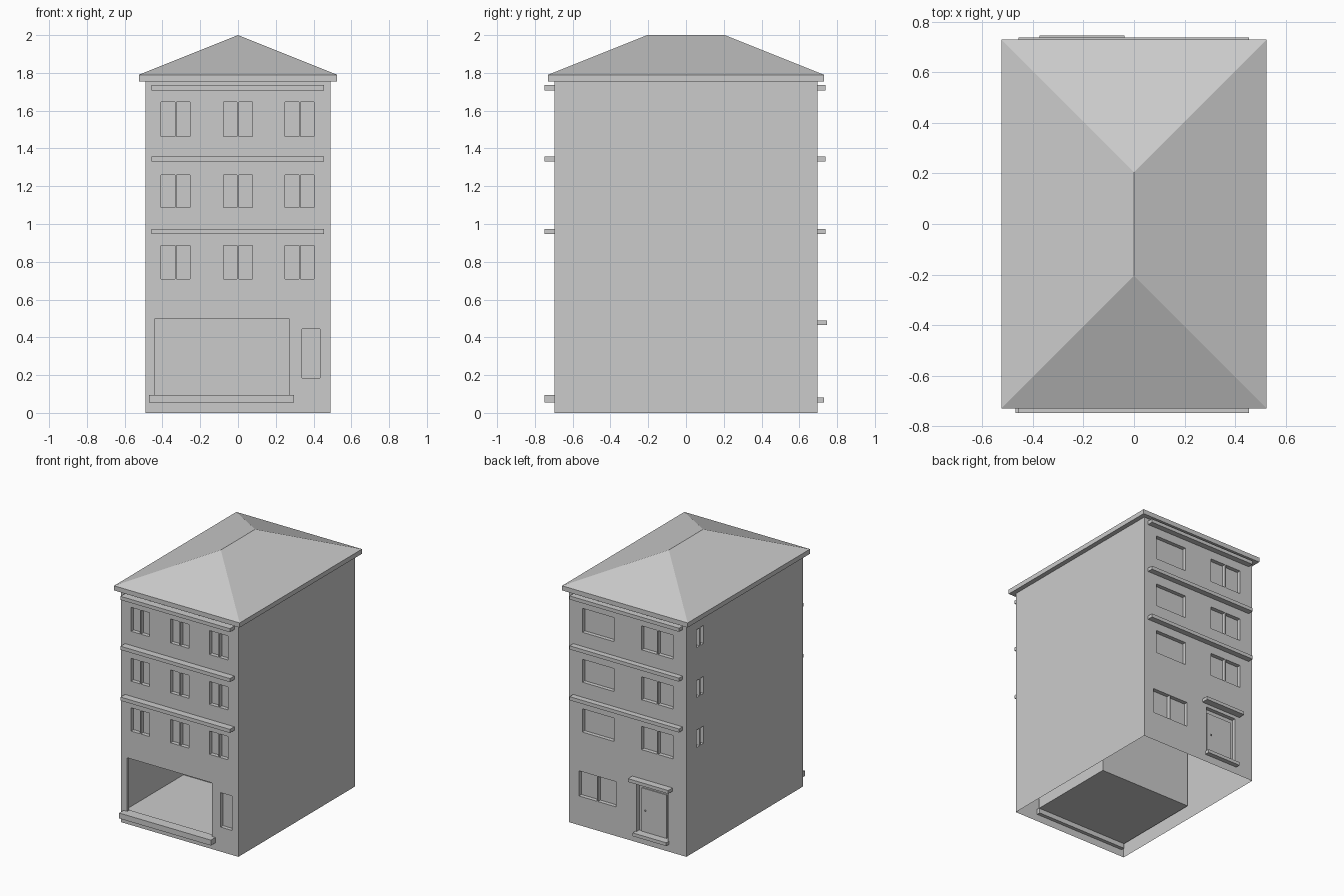
import bpy
import bmesh

if "Cube" in bpy.data.objects:
    bpy.data.objects.remove(bpy.data.objects["Cube"], do_unlink=True)

GREY = (0.6, 0.6, 0.6, 1)
grey = bpy.data.materials.new("light_grey")
grey.use_nodes = True
grey.diffuse_color = GREY
grey.node_tree.nodes["Principled BSDF"].inputs["Base Color"].default_value = GREY

WX, WY = 0.49, 0.695      # half sizes of the walls
EX, EY = 0.525, 0.73      # half sizes of the eaves
EAVE_LOW, EAVE_TOP, PEAK = 1.755, 1.79, 2.0
DEPTH = 0.03              # window recess
OUT = 0.1                 # how far cutters reach outside


def add_box(bm, x, y, z):
    """Add a box from (low, high) pairs and return its vertices."""
    verts = bmesh.ops.create_cube(bm, size=1)["verts"]
    for v in verts:
        for i, (low, high) in enumerate((x, y, z)):
            v.co[i] = low if v.co[i] < 0 else high
    return verts


def make_object(name, bm):
    mesh = bpy.data.meshes.new(name)
    bm.to_mesh(mesh)
    bm.free()
    mesh.materials.append(grey)
    ob = bpy.data.objects.new(name, mesh)
    bpy.context.collection.objects.link(ob)
    return ob


def box(name, x, y, z):
    bm = bmesh.new()
    add_box(bm, x, y, z)
    return make_object(name, bm)


# Window and door recesses, gathered in one cutter
cut = bmesh.new()
front = (-WY - OUT, -WY + DEPTH)
back = (WY - DEPTH, WY + OUT)
left_side = (-WX - OUT, -WX + DEPTH)


def pair(low, high, gap=0.008):
    """Split a span into two panes around a thin mullion."""
    mid = (low + high) / 2
    return (low, mid - gap / 2), (mid + gap / 2, high)


for low, high in ((1.464, 1.645), (1.087, 1.26), (0.71, 0.886)):
    for centre in (-0.33, 0, 0.326):
        for pane in pair(centre - 0.077, centre + 0.077):
            add_box(cut, pane, front, (low, high))
    add_box(cut, (0.115, 0.38), back, (low, high))
    for pane in pair(-0.38, -0.115):
        add_box(cut, pane, back, (low, high))
    for pane in pair(0.49, 0.576):
        add_box(cut, left_side, pane, (low + 0.07, high + 0.025))

for pane in pair(0.1, 0.408):
    add_box(cut, pane, back, (0.22, 0.41))
add_box(cut, (0.34, 0.435), front, (0.185, 0.445))       # narrow shop window
add_box(cut, (-0.335, -0.075), back, (0.08, 0.44))       # back door
add_box(cut, (-0.44, 0.27), (-WY - OUT, -0.66), (0.093, 0.5))   # shop opening
add_box(cut, (-0.47, 0.3), (-0.67, 0.02), (0.09, 0.52))         # shop room
cutter = make_object("recess_cutter", cut)
cutter.hide_render = True

# Walls: cut the recesses, then open the underside
walls = box("walls", (-WX, WX), (-WY, WY), (0, EAVE_LOW + 0.01))
boolean = walls.modifiers.new("recesses", "BOOLEAN")
boolean.operation = "DIFFERENCE"
boolean.solver = "EXACT"
boolean.use_self = True
boolean.object = cutter
bpy.context.view_layer.update()
graph = bpy.context.evaluated_depsgraph_get()
walls_mesh = bpy.data.meshes.new_from_object(walls.evaluated_get(graph))
walls.modifiers.clear()
walls.data = walls_mesh
bpy.data.objects.remove(cutter, do_unlink=True)

bm = bmesh.new()
bm.from_mesh(walls.data)
under = [f for f in bm.faces if f.calc_center_median().z < 0.001]
bmesh.ops.delete(bm, geom=under, context="FACES_ONLY")
for f in bm.faces:
    f.material_index = 0
bm.to_mesh(walls.data)
bm.free()

# Eaves slab and hipped roof
box("eaves", (-EX, EX), (-EY, EY), (EAVE_LOW, EAVE_TOP))
bm = bmesh.new()
corners = [bm.verts.new((x, y, EAVE_TOP)) for x, y in
           ((-EX, -EY), (EX, -EY), (EX, EY), (-EX, EY))]
ridge_front = bm.verts.new((0, -0.205, PEAK))
ridge_back = bm.verts.new((0, 0.205, PEAK))
a, b, c, d = corners
for face in ((a, b, ridge_front), (b, c, ridge_back, ridge_front),
             (c, d, ridge_back), (d, a, ridge_front, ridge_back)):
    bm.faces.new(face)
make_object("hipped_roof", bm)

# Ledges between the storeys, front and back
for i, z in enumerate((0.947, 1.331, 1.708), 1):
    box(f"front_ledge_{i}", (-0.458, 0.456), (-0.748, -WY), (z, z + 0.027))
    box(f"back_ledge_{i}", (-0.458, 0.456), (WY, 0.738), (z, z + 0.027))

# Shop sill, door canopy, doorstep
box("shop_sill", (-0.47, 0.297), (-0.748, -0.668), (0.054, 0.095))
box("door_canopy", (-0.374, -0.038), (WY, 0.747), (0.465, 0.49))
box("doorstep", (-0.345, -0.065), (WY - DEPTH, 0.73), (0.056, 0.081))

# Back door leaf and handle
leaf_y = WY - DEPTH
box("door_leaf", (-0.31, -0.1), (leaf_y - 0.002, leaf_y + 0.008), (0.082, 0.41))
box("door_handle", (-0.138, -0.128), (leaf_y, leaf_y + 0.016), (0.24, 0.25))
